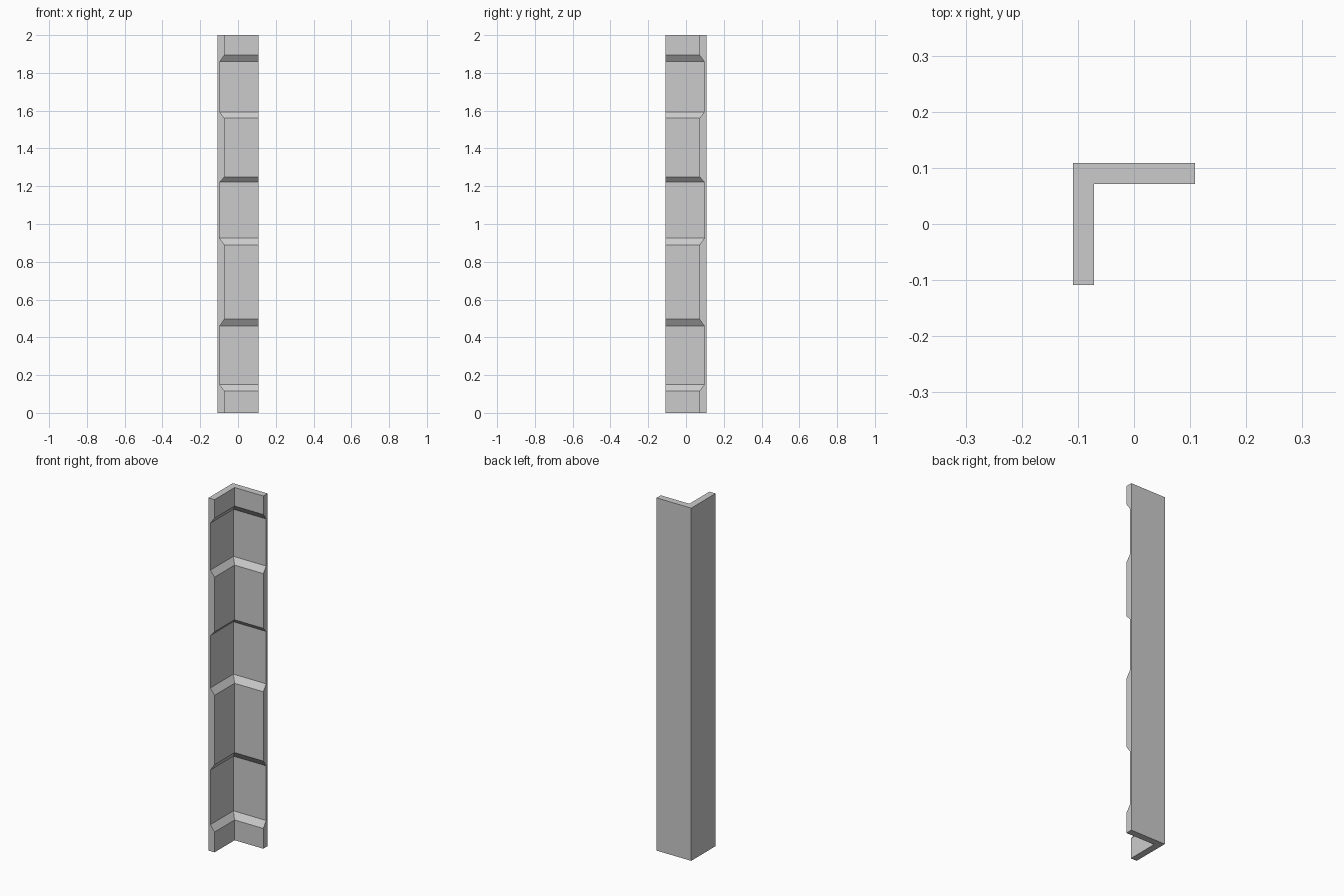
import bpy, bmesh, math

cube = bpy.data.objects.get("Cube")
if cube:
    bpy.data.objects.remove(cube, do_unlink=True)

# Plain grey material
grey = bpy.data.materials.new("plain_grey")
grey.use_nodes = True
colour = (0.6, 0.6, 0.6, 1.0)
grey.diffuse_color = colour
grey.node_tree.nodes["Principled BSDF"].inputs["Base Color"].default_value = colour

HALF = 0.109
THICK, THIN = 0.038, 0.012

# Recesses: bottom of lower bevel, top of it, bottom of upper bevel, top of it
recesses = [(0.115, 0.15, 0.46, 0.497),
            (0.89, 0.925, 1.222, 1.25),
            (1.56, 1.593, 1.86, 1.895)]
stations = [(0.0, THICK)]
for a, b, c, d in recesses:
    stations += [(a, THICK), (b, THIN), (c, THIN), (d, THICK)]
stations.append((2.0, THICK))


def corner_section(z, t):
    """L-shaped outline with the outer corner at the back right."""
    h, inner = HALF, HALF - t
    return [(-h, -h, z), (-inner, -h, z), (-inner, inner, z),
            (h, inner, z), (h, h, z), (-h, h, z)]


# Corner strip lofted through the sections, mitred at the inside corner
bm = bmesh.new()
rings = [[bm.verts.new(p) for p in corner_section(z, t)] for z, t in stations]
for low, high in zip(rings, rings[1:]):
    for i in range(len(low)):
        j = (i + 1) % len(low)
        bm.faces.new((low[i], low[j], high[j], high[i]))
bm.faces.new(list(reversed(rings[0])))
bm.faces.new(rings[-1])

# Merge the flat outer faces
bmesh.ops.dissolve_limit(bm, angle_limit=math.radians(1),
                         verts=bm.verts[:], edges=bm.edges[:])
bmesh.ops.recalc_face_normals(bm, faces=bm.faces[:])

mesh = bpy.data.meshes.new("corner_strip")
bm.to_mesh(mesh)
bm.free()
mesh.materials.append(grey)
strip = bpy.data.objects.new("corner_strip", mesh)
bpy.context.collection.objects.link(strip)
